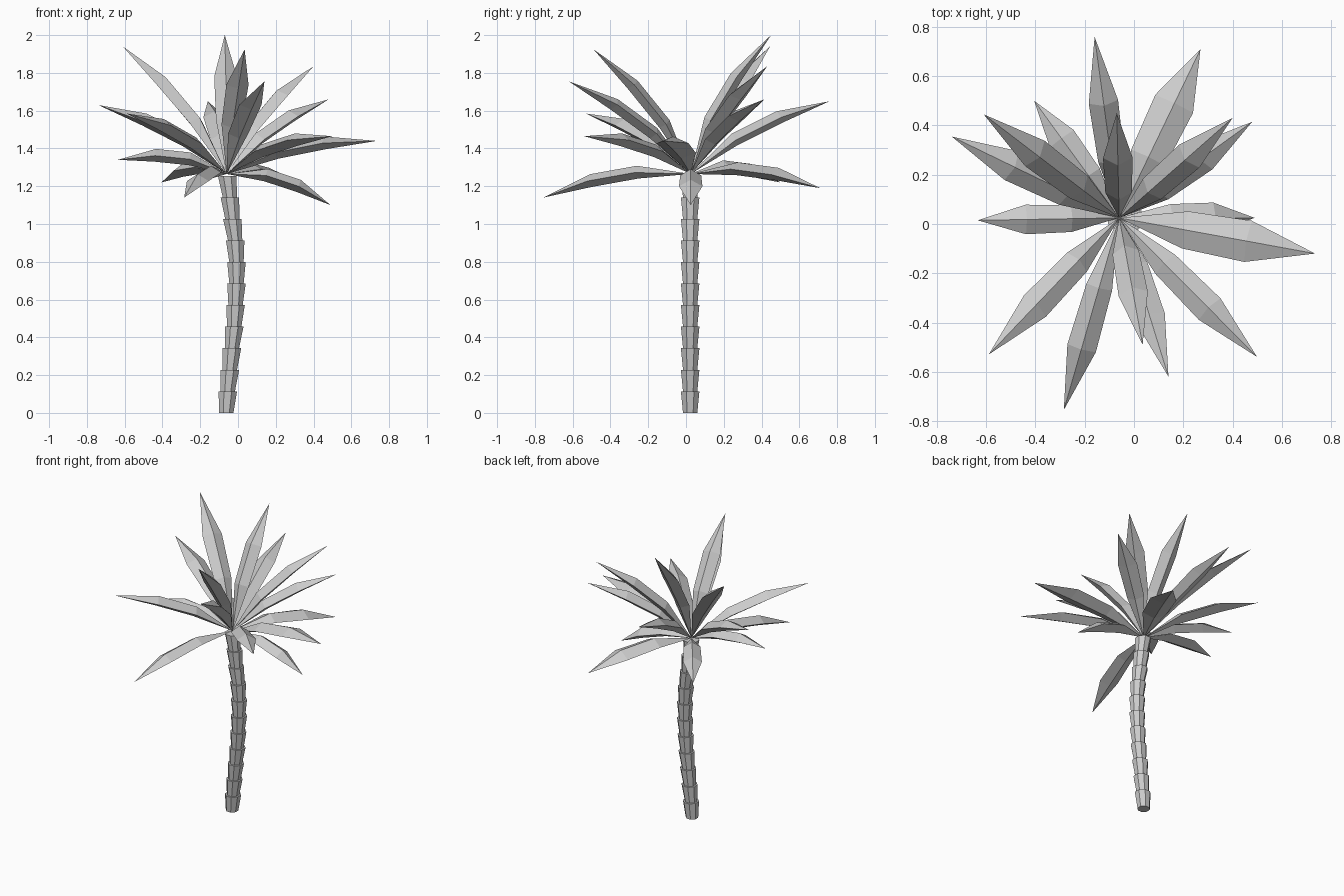
import bpy, bmesh, math
from mathutils import Vector

if "Cube" in bpy.data.objects:
    bpy.data.objects.remove(bpy.data.objects["Cube"])

CROWN = Vector((-0.06, 0.025, 1.265))


def make_object(name, bm):
    bmesh.ops.recalc_face_normals(bm, faces=bm.faces)
    mesh = bpy.data.meshes.new(name)
    bm.to_mesh(mesh)
    bm.free()
    bpy.context.collection.objects.link(bpy.data.objects.new(name, mesh))


def loft(bm, rings, caps):
    # Join equal-sized rings of vertices with quads
    n = len(rings[0])
    for a, b in zip(rings, rings[1:]):
        for i in range(n):
            bm.faces.new((a[i], a[(i + 1) % n], b[(i + 1) % n], b[i]))
    if caps:
        bm.faces.new(rings[0])
        bm.faces.new(rings[-1])


# Trunk: stacked flaring eight-sided segments along a curved path
path_x = [-0.062, -0.054, -0.043, -0.032, -0.02, -0.013, -0.008, -0.008,
          -0.015, -0.03, -0.043, -0.057]
step = 1.255 / 11
bm = bmesh.new()
for k in range(11):
    rings = []
    for j, radius in ((k, 0.041), (k + 1, 0.053)):
        ring = []
        for i in range(8):
            a = math.tau * (i + 0.5) / 8
            ring.append(bm.verts.new((path_x[j] + radius * math.cos(a),
                                      0.022 + radius * math.sin(a), j * step)))
        rings.append(ring)
    loft(bm, rings, True)
make_object("trunk", bm)


# Frond: arched blade with a diamond section, pointed at both ends
def frond(name, tip, half_width):
    chord = Vector(tip) - CROWN
    side = chord.cross(Vector((0, 0, 1))).normalized()
    up = side.cross(chord).normalized()
    bm = bmesh.new()
    rings = []
    for t, w, rise in ((0.35, 0.9, 0.052), (0.67, 1.0, 0.047)):
        c = CROWN + chord * t + up * rise
        offsets = (side * half_width * w, up * 0.036,
                   -side * half_width * w, -up * 0.032)
        rings.append([bm.verts.new(c + o) for o in offsets])
    loft(bm, rings, False)
    for point, ring in ((CROWN, rings[0]), (Vector(tip), rings[1])):
        v = bm.verts.new(point)
        for i in range(4):
            bm.faces.new((v, ring[i], ring[(i + 1) % 4]))
    make_object(name, bm)


# Crown: frond tips and half widths, clockwise from the back
fronds = [
    (-0.16, 0.76, 1.65, 0.06), (0.27, 0.71, 1.19, 0.085),
    (0.40, 0.43, 1.835, 0.062), (0.48, 0.415, 1.66, 0.062),
    (0.49, 0.025, 1.10, 0.062), (0.735, -0.12, 1.44, 0.085),
    (0.50, -0.54, 1.465, 0.062), (0.14, -0.62, 1.755, 0.062),
    (0.035, -0.49, 1.925, 0.06), (-0.285, -0.755, 1.14, 0.06),
    (-0.59, -0.53, 1.585, 0.062), (-0.635, 0.015, 1.34, 0.06),
    (-0.74, 0.355, 1.63, 0.065), (-0.61, 0.445, 1.94, 0.065),
    (-0.405, 0.50, 1.22, 0.06), (-0.07, 0.45, 2.0, 0.06),
]
for i, (x, y, z, w) in enumerate(fronds):
    frond(f"frond_{i + 1}", (x, y, z), w)
